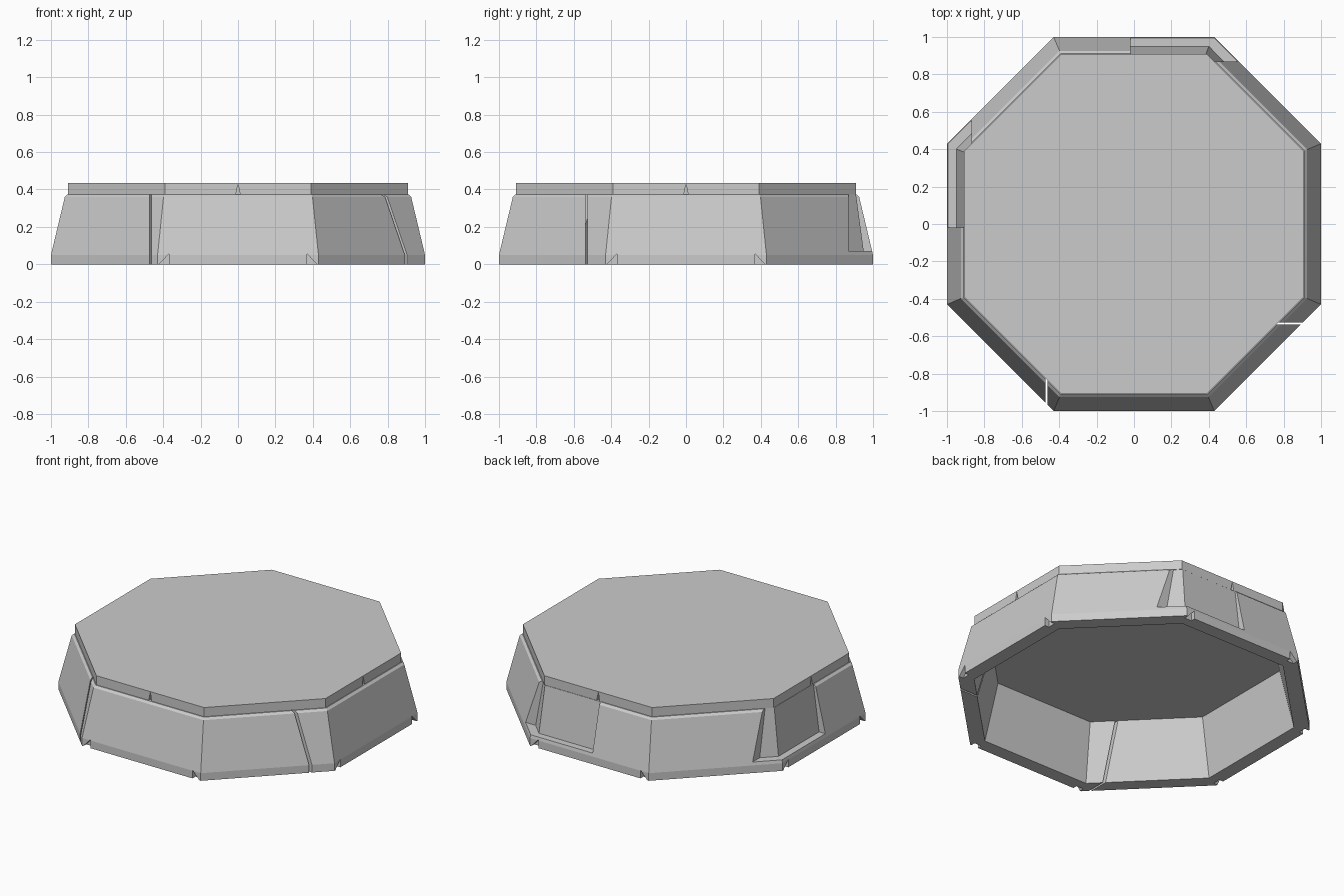
import bpy, bmesh, math
from mathutils import Matrix

if "Cube" in bpy.data.objects:
    bpy.data.objects.remove(bpy.data.objects["Cube"])

R = 0.43  # half side length relative to the apothem


def octagon(a):
    h = R * a
    return [(h, -a), (a, -h), (a, h), (h, a), (-h, a), (-a, h), (-a, -h), (-h, -a)]


def finish(name, bm):
    bmesh.ops.recalc_face_normals(bm, faces=bm.faces)
    me = bpy.data.meshes.new(name)
    bm.to_mesh(me)
    bm.free()
    ob = bpy.data.objects.new(name, me)
    bpy.context.collection.objects.link(ob)
    return ob


def loft(name, loops, closed=False, turn=0):
    """Skin a list of equal 3D loops; closed joins last to first, otherwise caps."""
    bm = bmesh.new()
    rows = [[bm.verts.new(p) for p in loop] for loop in loops]
    n = len(rows[0])
    pairs = list(zip(rows, rows[1:])) + ([(rows[-1], rows[0])] if closed else [])
    for a, b in pairs:
        for i in range(n):
            j = (i + 1) % n
            bm.faces.new((a[i], a[j], b[j], b[i]))
    if not closed:
        bm.faces.new(rows[0])
        bm.faces.new(rows[-1])
    bm.transform(Matrix.Rotation(turn, 4, 'Z'))
    return finish(name, bm)


def ring(a, z):
    return [(x, y, z) for x, y in octagon(a)]


def cut(target, cutter):
    cutter.hide_render = True
    m = target.modifiers.new("cut", 'BOOLEAN')
    m.operation = 'DIFFERENCE'
    m.solver = 'EXACT'
    m.object = cutter
    bpy.context.view_layer.objects.active = target
    bpy.ops.object.modifier_apply(modifier=m.name)
    bpy.data.objects.remove(cutter)


def box(name, x0, x1, y0, y1, z0, z1):
    return loft(name, [[(x0, y0, z), (x1, y0, z), (x1, y1, z), (x0, y1, z)] for z in (z0, z1)])


# hollow sloping wall: outer plinth, slope, chamfered rim, inner face
wall = loft("stone_wall", [ring(a, z) for a, z in (
    (1, 0), (1, .05), (.926, .36), (.912, .373), (.83, .373), (.91, 0))], closed=True)

# top slab
slab = loft("top_slab", [ring(.908, .374), ring(.908, .434)])

# broken recesses at two corners, above a low ledge
for turn in (0, math.pi / 2):
    outer = [(.8, .87), (.8, 1.2)]
    low = [(-.02, .95), (.40, .95), (.48, .87)] + outer + [(-.02, 1.2)]
    high = [(-.02, .908), (.385, .908), (.423, .87)] + outer + [(-.02, 1.2)]
    cut(wall, loft("recess_cutter", [[(x, y, .07) for x, y in low],
                                     [(x, y, .38) for x, y in high]], turn=turn))

# through joints between the wall blocks
cut(wall, box("joint_cutter", -.474, -.462, -1.1, -.7, -.1, .5))
cut(wall, box("joint_cutter", .7, 1.1, -.538, -.526, -.1, .5))

# corner chips at the foot and a crack in each slab edge
for k in range(4):
    turn = k * math.pi / 2
    for s in (-1, 1):
        tri = [(s * .37, -.02), (s * .37, .055), (s * .44, -.02)]
        cut(wall, loft("chip_cutter", [[(x, y, z) for x, z in tri] for y in (-1.1, -.97)], turn=turn))
    tri = [(-.012, .37), (.012, .37), (0, .43)]
    cut(slab, loft("crack_cutter", [[(x, y, z) for x, z in tri] for y in (-1, -.89)], turn=turn))
